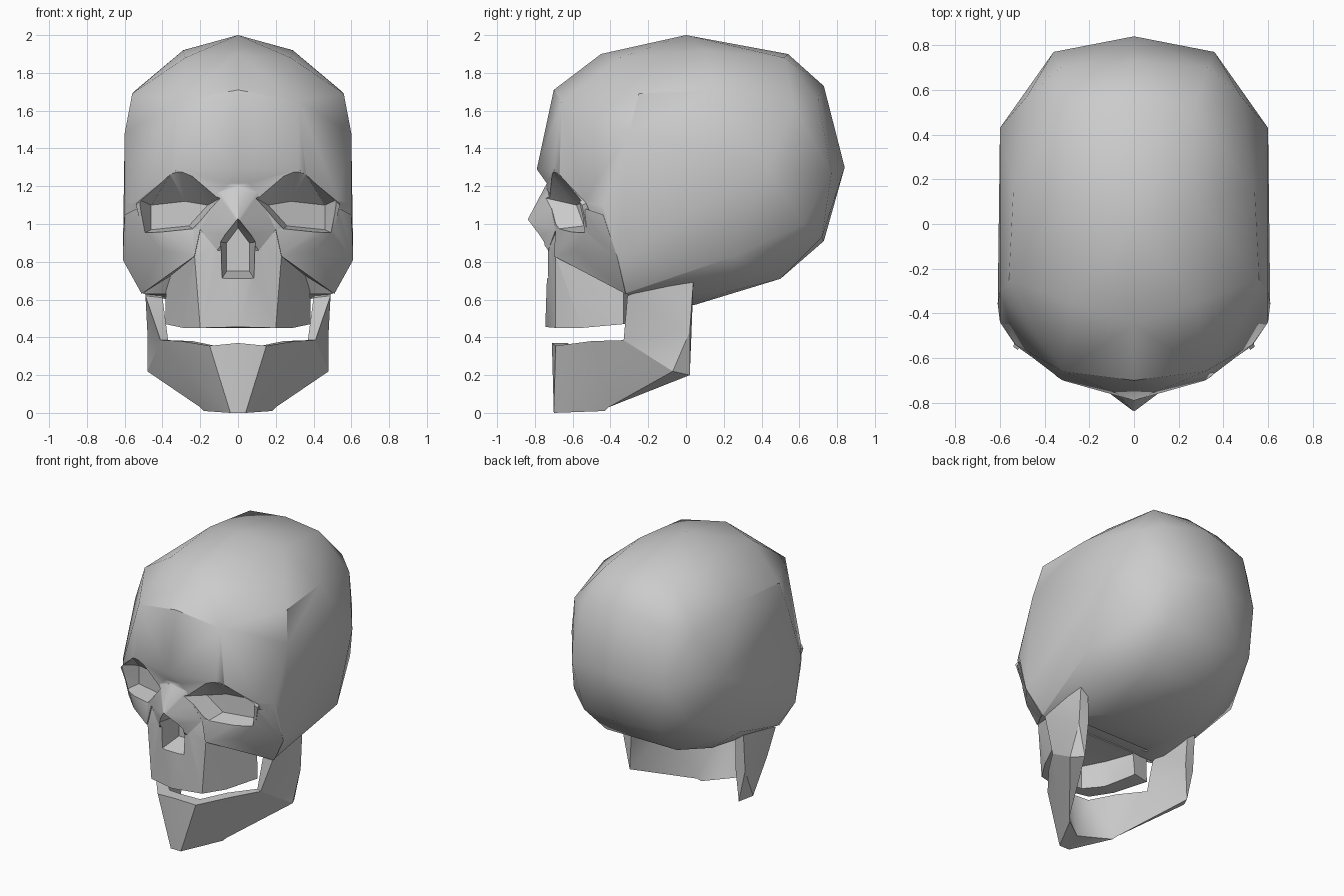
import bpy, bmesh, math

if "Cube" in bpy.data.objects:
    bpy.data.objects.remove(bpy.data.objects["Cube"])


def hull(name, pts, mirror=True):
    """Convex solid from a few corner points, mirrored across x = 0 on request."""
    bm = bmesh.new()
    allp = set(pts)
    if mirror:
        allp |= {(-x, y, z) for x, y, z in pts}
    for p in sorted(allp):
        bm.verts.new(p)
    res = bmesh.ops.convex_hull(bm, input=bm.verts[:])
    junk = {v for v in res["geom_interior"] + res["geom_unused"]
            if isinstance(v, bmesh.types.BMVert)}
    bmesh.ops.delete(bm, geom=list(junk), context='VERTS')
    bmesh.ops.recalc_face_normals(bm, faces=bm.faces[:])
    me = bpy.data.meshes.new(name)
    bm.to_mesh(me)
    bm.free()
    ob = bpy.data.objects.new(name, me)
    bpy.context.collection.objects.link(ob)
    return ob


def both(name, pts):
    """The same solid on the right and on the left."""
    return [hull(name, [(s * x, y, z) for x, y, z in pts], False) for s in (1, -1)]


def combine(base, others, op):
    """Boolean each helper into base, then remove the helpers."""
    for o in others:
        m = base.modifiers.new(op.lower(), 'BOOLEAN')
        m.object, m.operation, m.solver = o, op, 'EXACT'
        bpy.context.view_layer.objects.active = base
        bpy.ops.object.modifier_apply(modifier=m.name)
        bpy.data.objects.remove(o)


def smooth(ob, angle):
    bpy.ops.object.select_all(action='DESELECT')
    ob.select_set(True)
    bpy.context.view_layer.objects.active = ob
    bpy.ops.object.shade_smooth_by_angle(angle=math.radians(angle))


# cranium: forehead, crown, back, sides, base
cranium = hull("cranium", [
    (0, -.79, 1.29), (.32, -.70, 1.29), (.32, -.66, 1.65), (0, -.70, 1.71),
    (0, -.45, 1.90), (.28, -.35, 1.88), (0, 0, 2.0), (.29, .1, 1.92),
    (.56, -.25, 1.69), (.54, .15, 1.71), (.27, .52, 1.88), (0, .54, 1.90),
    (.48, .57, 1.62), (.33, .70, 1.66), (0, .73, 1.73), (0, .84, 1.30),
    (.36, .77, 1.27), (.60, .43, 1.30), (.60, -.30, 1.48), (.60, -.44, 1.10),
    (.61, -.36, .81), (.60, .26, .83), (.45, .62, 1.0), (.30, .72, .93),
    (0, .73, .91), (.28, .50, .71), (.36, .22, .64), (.25, .04, .57),
    (.46, -.02, .68), (.50, -.32, .63), (.2, -.32, .63), (.53, -.54, 1.13)])

# upper face between brow and cheeks, and the nose bridge
upper_face = hull("upper_face", [
    (0, -.745, 1.2), (.32, -.70, 1.29), (.54, -.55, 1.10), (.50, -.52, .94),
    (.2, -.69, .97), (.1, -.72, 1.1), (.5, -.35, 1.2), (.45, -.35, .85)])
nose_bridge = hull("nose_bridge", [
    (0, -.745, 1.2), (.10, -.73, 1.17), (0, -.84, 1.02), (.2, -.69, .97),
    (.11, -.73, .86), (0, -.6, 1.15), (0, -.6, .85)])

# upper jaw block and cheekbones
upper_jaw = hull("upper_jaw", [
    (0, -.745, .455), (.20, -.69, .45), (.29, -.55, .45), (.385, -.33, .47),
    (.10, -.73, .90), (.23, -.69, .83), (.2, -.68, .97), (.38, -.33, .75),
    (.2, -.3, .48), (.2, -.3, .9)])
cheeks = both("cheek", [
    (.2, -.69, .97), (.50, -.52, .94), (.23, -.70, .83), (.41, -.59, .86),
    (.61, -.36, .81), (.51, -.32, .63), (.2, -.4, .82), (.54, -.53, 1.08),
    (.60, -.44, 1.05), (.3, -.3, .8)])
combine(cranium, [upper_face, nose_bridge, upper_jaw] + cheeks, 'UNION')

# eye sockets: wide at the rim, narrow inside
sockets = both("socket_cutter", [
    (.30, -.80, 1.36), (.07, -.80, 1.15), (.22, -.80, .96), (.54, -.65, .93),
    (.57, -.65, 1.15), (.16, -.58, 1.10), (.26, -.54, .99), (.46, -.46, .97),
    (.46, -.46, 1.10), (.28, -.53, 1.12)])

# nose opening
nose_hole = hull("nose_cutter", [
    (0, -.95, 1.05), (.13, -.95, .91), (.12, -.95, .66),
    (0, -.58, .98), (.06, -.58, .90), (.06, -.58, .75)])

# hollow roof of the mouth
palate = hull("palate_cutter", [
    (.10, -.65, .40), (.20, -.53, .40), (.31, -.2, .40),
    (.08, -.62, .60), (.18, -.50, .62), (.29, -.2, .62)])
combine(cranium, sockets + [nose_hole, palate], 'DIFFERENCE')
cranium.name = "skull_upper"
smooth(cranium, 33)

# lower jaw: sections (outer top, inner top, inner bottom, outer bottom) from chin to hinge
sections = [
    [(0, -.71, .37), (0, -.63, .37), (0, -.57, .03), (0, -.70, 0)],
    [(.15, -.69, .355), (.12, -.60, .355), (.18, -.43, .01), (.04, -.70, .0)],
    [(.30, -.50, .38), (.24, -.46, .38), (.20, -.41, .03), (.28, -.44, .225)],
    [(.41, -.33, .385), (.37, -.31, .385), (.43, .02, .20), (.48, -.07, .22)],
    [(.49, -.31, .62), (.40, -.29, .61), (.41, .03, .45), (.48, .02, .43)],
    [(.49, -.10, .70), (.42, -.10, .70), (.42, .04, .71), (.48, .04, .71)],
]
bm = bmesh.new()
rings = [[bm.verts.new(p) for p in s] for s in sections]
for a, b in zip(rings, rings[1:]):
    for i in range(4):
        j = (i + 1) % 4
        bm.faces.new((a[i], a[j], b[j], b[i]))
bm.faces.new(rings[-1])
bmesh.ops.mirror(bm, geom=bm.verts[:] + bm.edges[:] + bm.faces[:], axis='X', merge_dist=.001)
bmesh.ops.remove_doubles(bm, verts=bm.verts[:], dist=.001)
bmesh.ops.triangulate(bm, faces=bm.faces[:])
bmesh.ops.recalc_face_normals(bm, faces=bm.faces[:])
me = bpy.data.meshes.new("lower_jaw")
bm.to_mesh(me)
bm.free()
jaw = bpy.data.objects.new("lower_jaw", me)
bpy.context.collection.objects.link(jaw)
smooth(jaw, 30)
